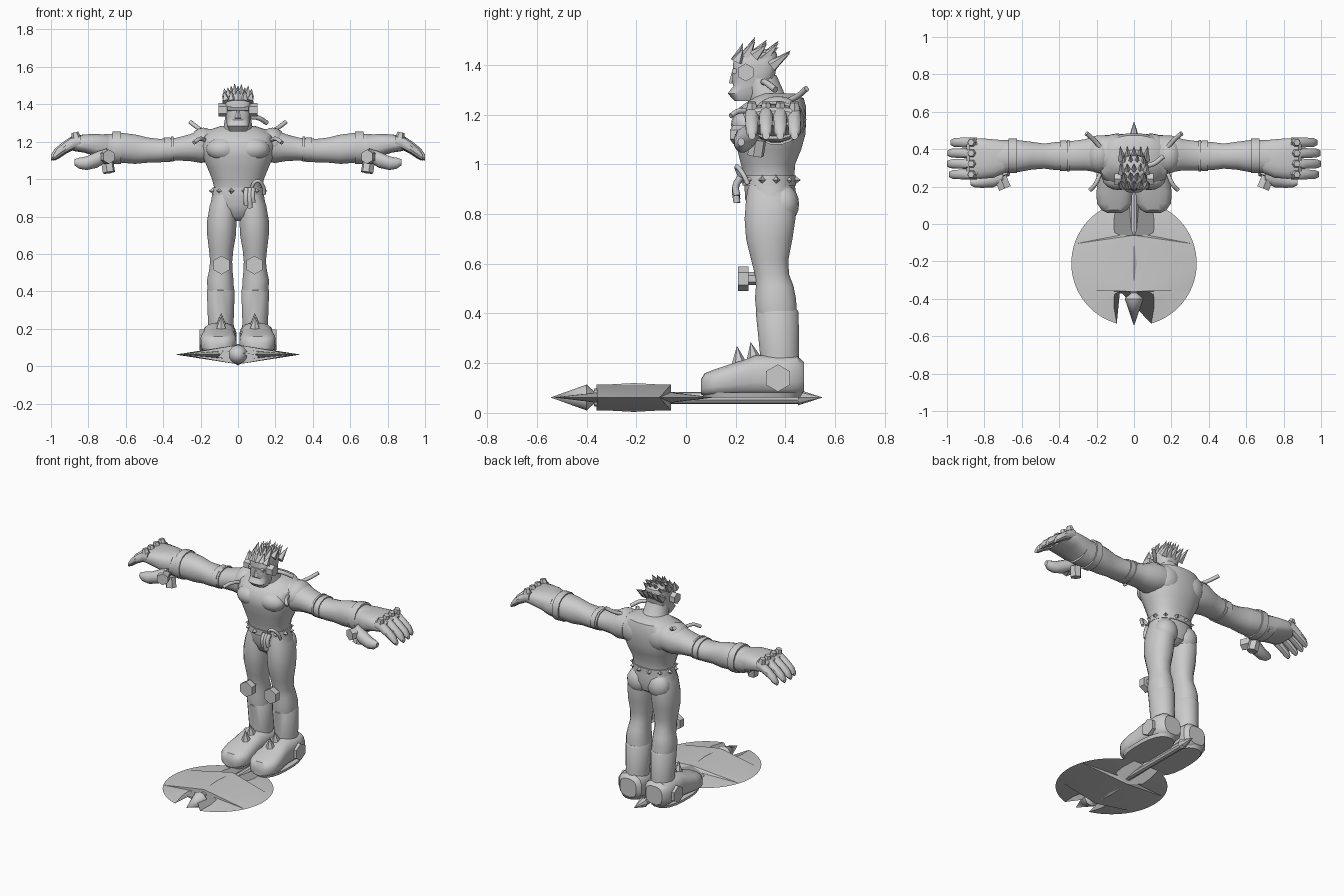
import bpy, bmesh, math, random
from mathutils import Vector

random.seed(4)
grey = bpy.data.materials.new("plain grey")
grey.diffuse_color = (0.6, 0.6, 0.6, 1)


def finish(name, bm, subsurf=0, angle=35):
    bmesh.ops.recalc_face_normals(bm, faces=bm.faces)
    me = bpy.data.meshes.new(name)
    bm.to_mesh(me)
    bm.free()
    me.materials.append(grey)
    ob = bpy.data.objects.new(name, me)
    bpy.context.collection.objects.link(ob)
    if subsurf:
        ob.modifiers.new("smooth", 'SUBSURF').levels = subsurf
    bpy.ops.object.select_all(action='DESELECT')
    ob.select_set(True)
    bpy.context.view_layer.objects.active = ob
    if angle:
        bpy.ops.object.shade_smooth_by_angle(angle=math.radians(angle))
    return ob


def loft(name, axis, rings, n=16, power=1.0, subsurf=0, s=1):
    """Rings are (position, centre u, centre v, half u, half v) along an axis."""
    bm = bmesh.new()
    loops = []
    for t, cu, cv, ru, rv in rings:
        loop = []
        for i in range(n):
            a = 2 * math.pi * (i + 0.5) / n
            c, d = math.cos(a), math.sin(a)
            u = cu + ru * math.copysign(abs(c) ** power, c)
            v = cv + rv * math.copysign(abs(d) ** power, d)
            p = {'z': (u, v, t), 'x': (t, u, v), 'y': (u, t, v)}[axis]
            loop.append(bm.verts.new((p[0] * s, p[1], p[2])))
        loops.append(loop)
    for a, b in zip(loops, loops[1:]):
        for i in range(n):
            bm.faces.new((a[i], a[(i + 1) % n], b[(i + 1) % n], b[i]))
    bm.faces.new(loops[0])
    bm.faces.new(loops[-1])
    return finish(name, bm, subsurf)


def rod(name, a, b, r1, r2=None, n=6, s=1, angle=0):
    """Straight or tapered bar between two points, mirrored by s."""
    a, b = Vector((a[0] * s, a[1], a[2])), Vector((b[0] * s, b[1], b[2]))
    d = b - a
    bm = bmesh.new()
    bmesh.ops.create_cone(bm, cap_ends=True, segments=n, radius1=r1,
                          radius2=r1 if r2 is None else r2, depth=d.length)
    bm.transform(d.to_track_quat('Z', 'Y').to_matrix().to_4x4())
    bmesh.ops.translate(bm, verts=bm.verts, vec=(a + b) / 2)
    return finish(name, bm, 0, angle)


def ball(name, c, r, s=1):
    bm = bmesh.new()
    bmesh.ops.create_uvsphere(bm, u_segments=16, v_segments=10, radius=1)
    bmesh.ops.scale(bm, verts=bm.verts, vec=r)
    bmesh.ops.translate(bm, verts=bm.verts, vec=(c[0] * s, c[1], c[2]))
    return finish(name, bm)


def tube(name, pts, r, s=1):
    cu = bpy.data.curves.new(name, 'CURVE')
    cu.dimensions, cu.bevel_depth, cu.bevel_resolution = '3D', r, 2
    cu.use_fill_caps = True
    cu.resolution_u = 5
    sp = cu.splines.new('BEZIER')
    sp.bezier_points.add(len(pts) - 1)
    for bp, p in zip(sp.bezier_points, pts):
        bp.co = (p[0] * s, p[1], p[2])
        bp.handle_left_type = bp.handle_right_type = 'AUTO'
    cu.materials.append(grey)
    bpy.context.collection.objects.link(bpy.data.objects.new(name, cu))


# Torso, hips and neck
loft("torso", 'z', [
    (0.90, 0, .335, .135, .10), (0.95, 0, .335, .128, .102), (1.00, 0, .33, .14, .11),
    (1.06, 0, .335, .165, .13), (1.12, 0, .335, .19, .147), (1.18, 0, .335, .20, .15),
    (1.23, 0, .35, .195, .135), (1.265, 0, .37, .15, .105), (1.285, 0, .365, .09, .075)],
    20, 0.85)
loft("hips", 'z', [(.775, 0, .345, .03, .05), (.80, 0, .345, .09, .085),
                   (.86, 0, .342, .15, .105), (.93, 0, .335, .137, .102)], 20, 0.9)
loft("neck", 'z', [(1.22, 0, .36, .10, .10), (1.28, 0, .32, .078, .08),
                   (1.36, 0, .29, .065, .075)], 16)

# Head with long jaw
loft("head", 'z', [
    (1.255, 0, .235, .045, .04), (1.285, 0, .235, .06, .068), (1.315, 0, .255, .062, .065),
    (1.335, 0, .27, .066, .085), (1.38, 0, .275, .07, .088), (1.42, 0, .28, .07, .09),
    (1.45, 0, .29, .06, .075), (1.465, 0, .295, .035, .045)], 16, 0.6)
rod("nose", (0, .19, 1.325), (0, .195, 1.38), .018, .008, 5)
rod("brow", (-.055, .195, 1.375), (.055, .195, 1.375), .012)

# Spiky hair, leaning back
for row in range(5):
    f = row / 4
    for k in range(5 - row % 2):
        x = (k - (4 - row % 2) / 2) * 0.031
        y, z = .205 + .14 * f, 1.415 + .03 * math.sin(f * math.pi) - .02 * f
        h = random.uniform(.065, .09) - abs(x) * .25
        rod("hair_spike", (x, y, z), (x * 1.2, y + .025 + .05 * f, z + h - .01 * f),
            .026, 0, 5)

# Axe: two tapered blades, shaft and points
bm = bmesh.new()
outer = [(.335 * math.sin(math.radians(a)), -.21 + .335 * math.cos(math.radians(a)))
         for a in range(16, 165, 4)]
inner = [(.108, -.44), (.105, -.375), (.075, -.36), (0, -.36), (0, -.06),
         (.075, -.06), (.105, -.045), (.108, .02)]
for s in (1, -1):
    for side in (1, -1):
        def at(x, y):
            t = .042 * max(0, 1 - math.hypot(x, y + .21) / .335)
            return bm.verts.new((s * x, y, .062 + side * (t if x else .052)))
        o, i = [at(*p) for p in outer], [at(*p) for p in reversed(inner)]
        # stitch the rim to the inner edge
        m = len(i) - 1
        bm.faces.new((i[0], o[0], o[1]))
        for j in range(1, len(o) - 1):
            a, b = round((j - 1) / (len(o) - 2) * m), round(j / (len(o) - 2) * m)
            bm.faces.new((i[a], o[j], o[j + 1]))
            if a != b:
                bm.faces.new((i[a], o[j + 1], i[b]))
bmesh.ops.remove_doubles(bm, verts=bm.verts, dist=.0005)
bmesh.ops.holes_fill(bm, edges=[e for e in bm.edges if e.is_boundary], sides=0)
finish("axe_blades", bm, 0, 30)
loft("axe_spine", 'y', [(-.37, 0, .062, .026, .035), (-.30, 0, .062, .03, .053),
                        (-.21, 0, .062, .034, .058), (-.12, 0, .062, .03, .053),
                        (-.06, 0, .062, .026, .035)], 10)
rod("axe_shaft", (0, -.42, .06), (0, .47, .06), .024, n=10, angle=35)
rod("axe_point", (0, -.40, .062), (0, -.545, .062), .052, 0, 10, angle=35)
rod("axe_point_base", (0, -.40, .062), (0, -.37, .062), .052, .025, 10, angle=35)
rod("axe_pommel", (0, .45, .062), (0, .55, .062), .032, 0, 8, angle=35)

for s in (1, -1):
    # Chest and back muscles
    ball("chest_muscle", (.08, .245, 1.16), (.09, .064, .062), s)
    ball("shoulder_blade", (.09, .42, 1.18), (.09, .064, .09), s)
    ball("shoulder", (.185, .37, 1.19), (.075, .10, .085), s)
    ball("buttock", (.075, .39, .84), (.075, .065, .08), s)

    # Leg from hip to boot cuff
    loft("leg", 'z', [
        (.40, .092, .365, .072, .083), (.46, .095, .36, .072, .084),
        (.51, .092, .357, .064, .077), (.56, .09, .345, .06, .07),
        (.62, .09, .337, .066, .077), (.70, .088, .335, .078, .095),
        (.78, .086, .338, .08, .104), (.86, .08, .34, .072, .10),
        (.92, .07, .335, .06, .085)], 16, 0.9, s=s)
    loft("boot_shaft", 'z', [(.18, .092, .378, .072, .082), (.24, .092, .376, .07, .08),
                             (.405, .092, .367, .076, .088), (.415, .092, .367, .07, .082)],
         16, s=s)
    # Shoe with bulbous toe
    loft("shoe", 'y', [
        (.06, .105, .105, .04, .03), (.075, .105, .114, .07, .046),
        (.11, .105, .12, .094, .054), (.17, .105, .13, .098, .064),
        (.23, .103, .14, .09, .073), (.28, .10, .15, .088, .083),
        (.40, .098, .15, .092, .083), (.45, .096, .148, .084, .08),
        (.475, .095, .145, .06, .06)], 16, 0.7, s=s)
    loft("sole", 'z', [(.062, .105, .265, .09, .195), (.082, .105, .267, .096, .206)],
         20, 0.8, s=s)
    rod("heel_stud", (.16, .37, .14), (.205, .37, .14), .055, s=s)
    rod("shoe_spike", (.09, .215, .19), (.09, .205, .27), .034, 0, 6, s)
    rod("shoe_spike", (.09, .275, .21), (.09, .26, .285), .034, 0, 6, s)

    # Knee stud on a stem
    rod("knee_stud", (.088, .21, .54), (.088, .252, .54), .05, s=s)
    rod("knee_stem", (.088, .25, .54), (.088, .30, .54), .026, s=s)

    # Arm
    loft("arm", 'x', [
        (.14, .37, 1.18, .105, .09), (.20, .375, 1.175, .10, .09),
        (.26, .37, 1.168, .085, .072), (.33, .365, 1.16, .08, .062),
        (.42, .363, 1.152, .076, .064), (.48, .363, 1.155, .068, .068),
        (.55, .365, 1.16, .076, .08), (.62, .363, 1.167, .087, .081),
        (.70, .36, 1.165, .09, .077), (.74, .355, 1.17, .098, .07)], 16, 0.9, s=s)
    for x0, x1, c, ry, rz in ((.345, .357, 1.16, .086, .068), (.362, .395, 1.157, .083, .067),
                              (.625, .67, 1.167, .094, .089)):
        loft("arm_band", 'x', [(x0, .364, c, ry, rz), (x1, .364, c, ry, rz)], 16, .9, s=s)
    # Hand, fingers and thumb
    loft("palm", 'x', [
        (.69, .36, 1.165, .088, .072), (.75, .35, 1.18, .104, .062),
        (.82, .35, 1.19, .110, .05), (.88, .35, 1.19, .106, .04),
        (.895, .35, 1.185, .095, .03)], 16, .7, s=s)
    for k in range(4):
        y, cut = .265 + .057 * k, (.012, 0, .004, .02)[k]
        loft("finger", 'x', [
            (.84, y, 1.205, .028, .03), (.89 - cut, y, 1.195, .029, .034),
            (.94 - cut, y, 1.165, .027, .03), (.98 - cut, y, 1.135, .025, .027),
            (1.0 - cut, y, 1.115, .015, .016)], 10, s=s)
        rod("knuckle_stud", (.865, y, 1.22), (.872, y, 1.25), .026, .018, s=s)
    loft("thumb", 'x', [
        (.70, .26, 1.13, .04, .035), (.75, .24, 1.105, .045, .045),
        (.81, .228, 1.085, .036, .038), (.85, .222, 1.085, .028, .03),
        (.875, .222, 1.09, .014, .016)], 12, s=s)
    rod("hand_stud", (.715, .25, 1.12), (.69, .19, 1.12), .038, s=s)
    rod("wrist_stud", (.70, .29, 1.10), (.69, .28, 1.035), .034, s=s)

    # Ear bolts, shoulder horns and chest pegs
    rod("ear_bolt", (.06, .24, 1.37), (.105, .24, 1.37), .036, s=s)
    tube("shoulder_horn", [(.18, .41, 1.255), (.215, .45, 1.275), (.255, .485, 1.305)], .012, s)
    tube("chest_peg", [(.18, .27, 1.21), (.205, .215, 1.215), (.235, .18, 1.195)], .011, s)

# Tube from the neck
tube("neck_tube", [(.05, .31, 1.33), (.10, .32, 1.33), (.155, .36, 1.30)], .013)

# Spiked belt with a hanging pouch
loft("belt", 'z', [(.915, 0, .335, .142, .109), (.955, 0, .335, .138, .109)], 20, .9)
for k in range(12):
    a = math.tau * (k + .5) / 12
    c, d = math.cos(a), math.sin(a)
    rod("belt_spike", (.13 * c, .335 + .10 * d, .937), (.162 * c, .335 + .132 * d, .937),
        .022, 0, 4)
for x, z0 in ((.045, .86), (.065, .845), (.08, .875)):
    tube("hanging_charm", [(x, .22, .95), (x - .003, .20, .91), (x, .205, z0)], .014)
tube("belt_cord", [(.07, .22, .95), (.10, .205, .99), (.135, .23, .96), (.14, .25, .92)], .01)
